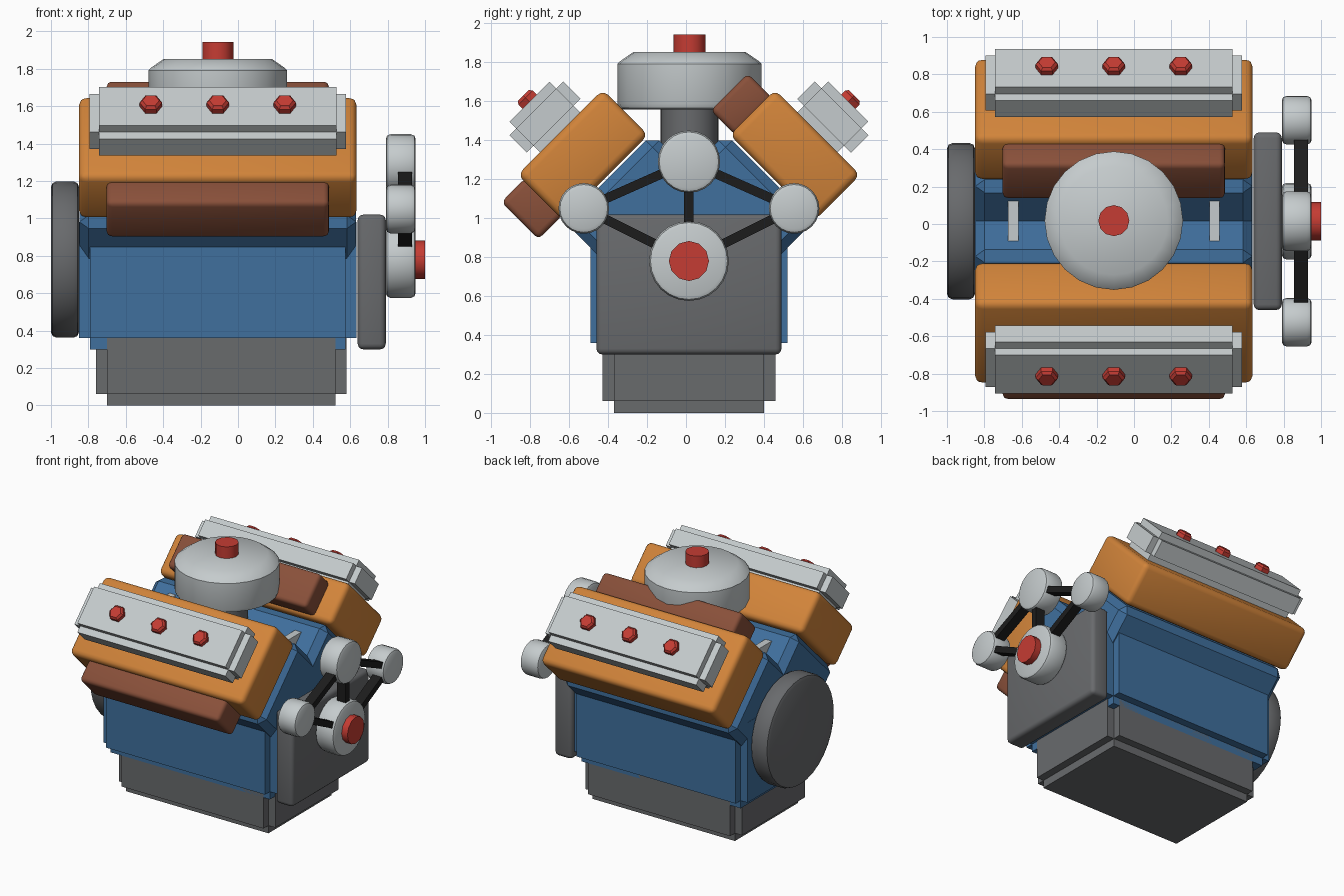
import bpy, bmesh, math
from mathutils import Vector, Matrix

cube = bpy.data.objects.get("Cube")
if cube:
    bpy.data.objects.remove(cube, do_unlink=True)

MID_X, MID_Y, CRANK_Z = -0.108, 0.015, 0.78


def material(name, rgb):
    m = bpy.data.materials.new(name)
    m.use_nodes = True
    m.diffuse_color = (*rgb, 1)
    m.node_tree.nodes["Principled BSDF"].inputs["Base Color"].default_value = (*rgb, 1)
    return m


ORANGE = material("orange paint", (0.64, 0.23, 0.042))
BLUE = material("blue paint", (0.05, 0.16, 0.34))
LIGHT = material("light metal", (0.56, 0.60, 0.61))
DARK = material("dark metal", (0.14, 0.145, 0.152))
BROWN = material("brown iron", (0.25, 0.08, 0.042))
RED = material("red paint", (0.56, 0.045, 0.033))
BLACK = material("black rubber", (0.012, 0.012, 0.012))


def finish(bm, name, mat, matrix=Matrix(), smooth=True):
    bmesh.ops.recalc_face_normals(bm, faces=bm.faces)
    mesh = bpy.data.meshes.new(name)
    bm.to_mesh(mesh)
    bm.free()
    mesh.materials.append(mat)
    ob = bpy.data.objects.new(name, mesh)
    bpy.context.collection.objects.link(ob)
    ob.matrix_world = matrix
    if smooth:
        bpy.ops.object.select_all(action='DESELECT')
        ob.select_set(True)
        bpy.context.view_layer.objects.active = ob
        bpy.ops.object.shade_smooth_by_angle(angle=math.radians(40))
    return ob


def box(name, mat, size, matrix, bevel=0.0, segments=3):
    bm = bmesh.new()
    bmesh.ops.create_cube(bm, size=1, matrix=Matrix.Diagonal((*size, 1)))
    if bevel:
        bmesh.ops.bevel(bm, geom=bm.edges[:], offset=bevel, segments=segments,
                        profile=0.5, affect='EDGES')
    return finish(bm, name, mat, matrix, bevel > 0 and segments > 1)


def stepped_box(name, mat, size, matrix, step):
    # box whose edges are all cut back by a square step
    bm = bmesh.new()
    for axis in range(3):
        dims = [s if i == axis else s - 2 * step for i, s in enumerate(size)]
        bmesh.ops.create_cube(bm, size=1, matrix=Matrix.Diagonal((*dims, 1)))
    return finish(bm, name, mat, matrix, False)


def lathe(name, mat, profile, matrix, sides=24):
    # closed solid turned around local z from (radius, height) pairs
    bm = bmesh.new()
    rings = [[bm.verts.new((r * math.cos(math.tau * i / sides),
                            r * math.sin(math.tau * i / sides), h))
              for i in range(sides)] for r, h in profile]
    for low, high in zip(rings, rings[1:]):
        for i in range(sides):
            j = (i + 1) % sides
            bm.faces.new((low[i], low[j], high[j], high[i]))
    bm.faces.new(rings[0])
    bm.faces.new(rings[-1])
    return finish(bm, name, mat, matrix, sides > 6)


def disc(r, depth, b):
    # profile of a wheel with rounded rims
    k = 0.3 * b
    return [(r - b, 0), (r - k, k), (r, b), (r, depth - b),
            (r - k, depth - k), (r - b, depth)]


def at(x, y, z):
    return Matrix.Translation((x, y, z))


ALONG_X = Matrix.Rotation(math.pi / 2, 4, 'Y')

# Lower end
stepped_box("oil_pan", DARK, (1.34, 0.89, 0.46), at(-0.09, MID_Y, 0.23), 0.06)
stepped_box("engine_block", BLUE, (1.485, 1.01, 0.74), at(MID_X, MID_Y, 0.67), 0.06)
box("timing_cover", DARK, (0.15, 0.95, 0.72), at(0.715, MID_Y, 0.66), 0.03)
lathe("flywheel", DARK, disc(0.418, 0.15, 0.03), at(-1, MID_Y, CRANK_Z) @ ALONG_X, 32)

# Two cylinder banks leaning 45 degrees from the crank axis
for label, lean in (("front", 1), ("back", -1)):
    bank = at(MID_X, MID_Y, CRANK_Z) @ Matrix.Rotation(lean * math.pi / 4, 4, 'X')
    box(label + "_cylinder_bank", BLUE, (1.48, 0.64, 0.5),
        bank @ at(0, 0.01 * lean, 0.345), 0.05, 1)
    box(label + "_cylinder_head", ORANGE, (1.485, 0.62, 0.33), bank @ at(0, 0, 0.77), 0.04)
    stepped_box(label + "_valve_cover", LIGHT, (1.37, 0.39, 0.226),
                bank @ at(0, 0, 1.045), 0.05)
    box(label + "_exhaust_manifold", BROWN, (1.19, 0.27, 0.18),
        bank @ at(0, -0.378, 0.76) @ Matrix.Rotation(math.pi / 2, 4, 'X'), 0.03)
    for n in (-1, 0, 1):
        lathe(label + "_cover_bolt", RED, [(0.06, 0), (0.06, 0.035), (0.045, 0.05)],
              bank @ at(n * 0.358, 0, 1.152), 6)

# Valley brackets
for x in (-0.645, 0.43):
    box("valley_bracket", LIGHT, (0.055, 0.22, 0.12), at(x, 0.02, 1.295))

# Air intake
lathe("intake_neck", DARK, [(0.148, 0), (0.148, 0.5)], at(MID_X, 0.018, 1.08))
lathe("air_cleaner", LIGHT, [(0.34, 0), (0.361, 0.009), (0.37, 0.03), (0.37, 0.235),
                             (0.355, 0.25), (0.29, 0.295)], at(MID_X, 0.018, 1.557))
lathe("air_cleaner_cap", RED, [(0.083, 0), (0.083, 0.1)], at(MID_X, 0.018, 1.842), 12)

# Pulleys, given as (y, z, radius)
pulleys = {"crank": (MID_Y, CRANK_Z, 0.205), "top": (MID_Y, 1.29, 0.16),
           "front": (-0.525, 1.05, 0.13), "back": (0.555, 1.05, 0.13)}
for name, (y, z, r) in pulleys.items():
    lathe(name + "_pulley", LIGHT, disc(r, 0.16, 0.025), at(0.79, y, z) @ ALONG_X)
lathe("crank_hub", RED, [(0.103, 0), (0.103, 0.07)], at(0.93, MID_Y, CRANK_Z) @ ALONG_X, 12)

# Belt runs between pulley centres
for a, b in (("crank", "front"), ("crank", "back"), ("crank", "top"),
             ("top", "front"), ("top", "back")):
    p, q = Vector((0.892, *pulleys[a][:2])), Vector((0.892, *pulleys[b][:2]))
    d = q - p
    turn = Matrix.Rotation(-math.atan2(d.y, d.z), 4, 'X')
    box("belt_" + a + "_to_" + b, BLACK, (0.075, 0.048, d.length),
        Matrix.Translation((p + q) / 2) @ turn)
